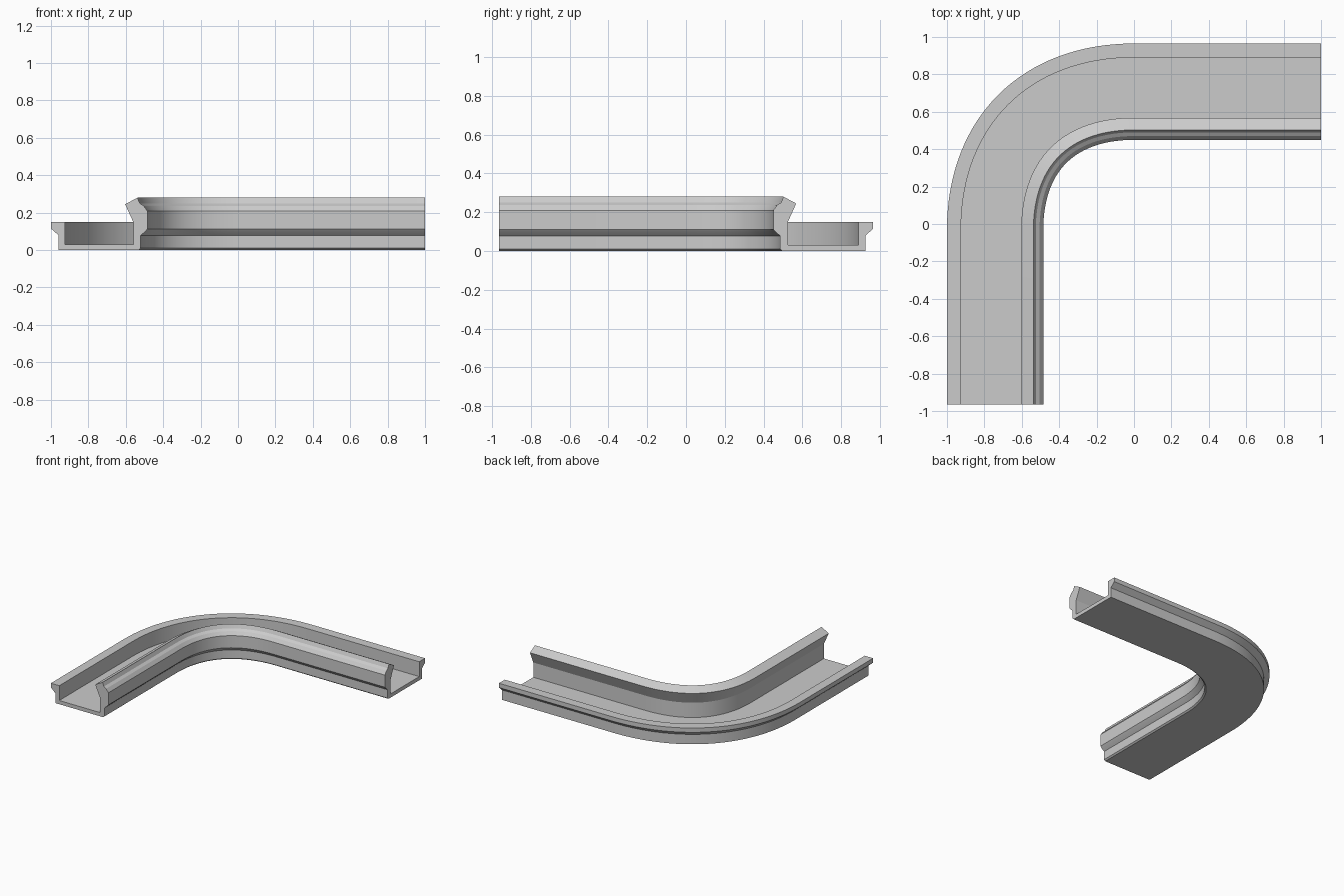
import bpy, bmesh
from mathutils import Vector
from mathutils.geometry import interpolate_bezier

cube = bpy.data.objects.get("Cube")
if cube:
    bpy.data.objects.remove(cube)

grey = bpy.data.materials.new("plain grey")
grey.use_nodes = True
colour = (0.6, 0.6, 0.6, 1)
grey.diffuse_color = colour
grey.node_tree.nodes["Principled BSDF"].inputs["Base Color"].default_value = colour

# Channel cross-section: (distance inward from the outer rim, height)
profile = [
    (0, .15), (0, .115), (.04, .08), (.04, 0),               # outer lip
    (.468, 0), (.48, .01), (.48, .078), (.505, .1),          # inner foot
    (.515, .112), (.515, .21), (.495, .237), (.475, .25),    # inner wall
    (.462, .28), (.397, .245), (.44, .15), (.44, .03),       # raised hooked lip
    (.075, .03), (.075, .15),                                # floor and outer wall
]

# Outer rim path: straight arm, rounded corner, straight arm
SIDE, BACK, BEND, PULL = -1, .965, -.03, .6
start, end = Vector((SIDE, BEND)), Vector((0, BACK))
corner = Vector((SIDE, BACK))
bend = interpolate_bezier(start, start.lerp(corner, PULL),
                          end.lerp(corner, PULL), end, 33)
path = [Vector((SIDE, -BACK))] + [p.to_2d() for p in bend] + [Vector((1, BACK))]


def inward(i):
    """Unit normal of the path pointing to the inside of the bend."""
    if i <= 1:
        return Vector((1, 0))
    if i >= len(path) - 2:
        return Vector((0, -1))
    t = (path[i + 1] - path[i - 1]).normalized()
    return Vector((t.y, -t.x))


# Sweep the cross-section along the path and cap both ends
bm = bmesh.new()
rings = []
for i, p in enumerate(path):
    n = inward(i)
    rings.append([bm.verts.new((*(p + n * d), z)) for d, z in profile])
for a, b in zip(rings, rings[1:]):
    for j in range(len(profile)):
        k = (j + 1) % len(profile)
        bm.faces.new((a[j], a[k], b[k], b[j]))
bm.faces.new(rings[0])
bm.faces.new(rings[-1])
bmesh.ops.recalc_face_normals(bm, faces=bm.faces[:])
mesh = bpy.data.meshes.new("curved_channel")
bm.to_mesh(mesh)
bm.free()
mesh.materials.append(grey)
channel = bpy.data.objects.new("curved_channel", mesh)
bpy.context.collection.objects.link(channel)

# Smooth along the bend, crisp along the profile edges
bpy.ops.object.select_all(action='DESELECT')
channel.select_set(True)
bpy.context.view_layer.objects.active = channel
bpy.ops.object.shade_smooth_by_angle(angle=.3)
